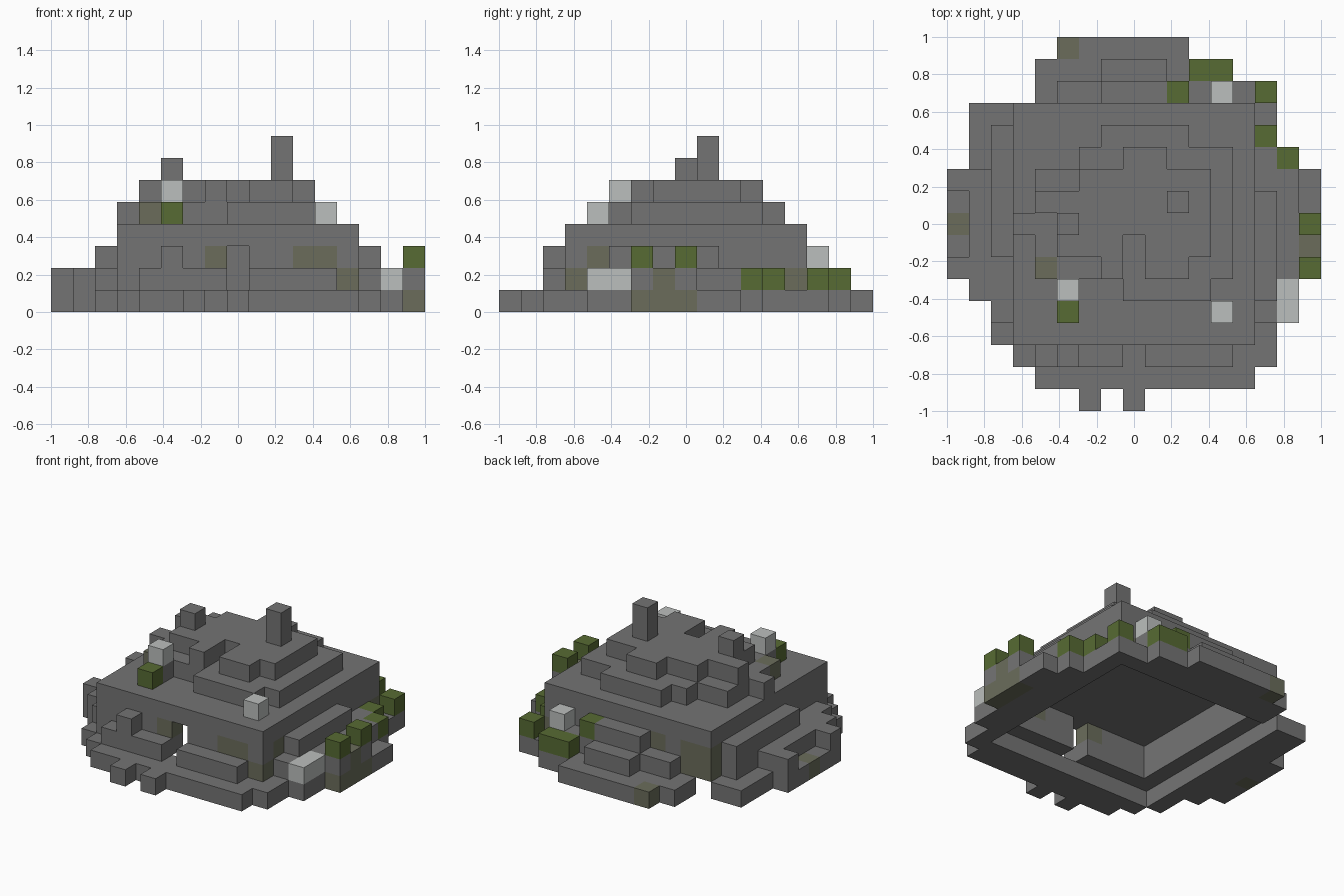
import bpy, bmesh, math
from mathutils import Vector

cube = bpy.data.objects.get("Cube")
if cube:
    bpy.data.objects.remove(cube)

COUNT = 17                 # blocks along the longest side
UNIT = 2 / COUNT

# Materials, keyed by the letter used in the layer plans
COLOURS = {
    "S": ("grey stone", (0.175, 0.175, 0.175)),
    "M": ("mossy stone", (0.145, 0.152, 0.105)),
    "G": ("green leaves", (0.095, 0.145, 0.033)),
    "L": ("pale stone", (0.50, 0.52, 0.51)),
}
KEYS = list(COLOURS)
MATERIALS = []
for name, rgb in COLOURS.values():
    mat = bpy.data.materials.new(name)
    mat.use_nodes = True
    mat.diffuse_color = (*rgb, 1)
    bsdf = mat.node_tree.nodes["Principled BSDF"]
    bsdf.inputs["Base Color"].default_value = (*rgb, 1)
    bsdf.inputs["Roughness"].default_value = 0.9
    MATERIALS.append(mat)

EMPTY = "." * COUNT
SLAB = "...SSSSSSSSSSS..."

# Plans run from the back row to the front row
foundation = [
    ".....MSSSSS......",
    "....SSSSSSSSS....",
    "....SSSSSSSSSSS..",
    ".SS...........S..",
    ".SS...........S..",
    ".SS...........SS.",
    "SSS...........SSS",
    "SSS...........SSS",
    "MSS...........SSM",
    "SSS...........SSM",
    "SSS...........SSM",
    ".SS...........SS.",
    "..S...........SS.",
    "..S...........S..",
    "...SSSSSSSSSSSS..",
    "....SSSSSSSSSS...",
    "......S.S........",
]
lower_wall = [
    EMPTY,
    ".......SSS.GG....",
    ".....SSSSSSSS.G..",
    "...MMSSSSSSSSM...",
    "..SS.........SG..",
    "..SS.........SSG.",
    "SSSS.........SSS.",
    ".SSS.........SSS.",
    ".SSS.........SSSS",
    ".SSS.........SSSM",
    "SSSS.........SSSS",
    ".SSS.........SSL.",
    "..SS.........SSL.",
    "...SSSSS.SSSSM...",
    "....SSSS.SSSS....",
    EMPTY,
    EMPTY,
]
upper_wall = [
    EMPTY,
    EMPTY,
    ".......SSSG.L....",
    "...MMSMSSSSSSS...",
    "..SS.........S...",
    "..SS.........S...",
    "..SS.........S...",
    "..SS.........SS..",
    "..SS.........SS.G",
    "..SS.........SS..",
    "...S.........SS.G",
    "...S.........SS..",
    "...S.........M...",
    "...SSSSM.SSMMS...",
    ".....S...........",
    EMPTY,
    EMPTY,
]
roof_slab = [EMPTY] * 3 + [SLAB] * 11 + [EMPTY] * 3
roof_lower_tier = [EMPTY] * 4 + [
    ".......SSSS......",
    "......SSSSSSS....",
    "....SSSSSSSSS....",
    "....SSSSSSSSS....",
    "...SSSSSSSSSS....",
    "....SSSSSSSSS....",
    "....MSSSSSSSS....",
    ".....S..SSSS.....",
    ".....G......L....",
] + [EMPTY] * 4
roof_upper_tier = [EMPTY] * 5 + [
    "........SS.......",
    "......SSSSSS.....",
    "....SSSSSSSS.....",
    ".....SSSSSSS.....",
    ".....SSS.SSS.....",
    ".......S.SS......",
    ".....L...........",
] + [EMPTY] * 5
chimney = [EMPTY] * 7 + ["..........S......"] + [EMPTY] * 9
roof_post = [EMPTY] * 8 + [".....S..........."] + [EMPTY] * 8

# Each part: name, plan, and the levels it fills
PARTS = [
    ("foundation", foundation, [0]),
    ("lower_wall", lower_wall, [1]),
    ("upper_wall", upper_wall, [2]),
    ("roof_slab", roof_slab, [3]),
    ("roof_lower_tier", roof_lower_tier, [4]),
    ("roof_upper_tier", roof_upper_tier, [5]),
    ("roof_post", roof_post, [6]),
    ("chimney", chimney, [6, 7]),
]


def blocks(plan, levels):
    """Filled blocks of a plan as {(column, row, level): letter}."""
    return {(i, j, k): key
            for k in levels
            for j, row in enumerate(reversed(plan))
            for i, key in enumerate(row) if key != "."}


solid = {}
for _, plan, levels in PARTS:
    solid.update(blocks(plan, levels))

AXES = [Vector((1, 0, 0)), Vector((0, 1, 0)), Vector((0, 0, 1))]
ORIGIN = Vector((-1, -1, 0))


def build(name, cells):
    """Skin the blocks, leaving out faces hidden between neighbours."""
    bm = bmesh.new()
    for cell, key in cells.items():
        centre = Vector(cell) + Vector((0.5, 0.5, 0.5))
        for a in range(3):
            for sign in (-1, 1):
                normal = AXES[a] * sign
                beside = tuple(int(c) for c in Vector(cell) + normal)
                if beside in solid:
                    continue
                u = AXES[(a + 1) % 3] / 2
                v = AXES[(a + 2) % 3] / 2 * sign
                mid = centre + normal / 2
                corners = (mid - u - v, mid + u - v, mid + u + v, mid - u + v)
                face = bm.faces.new([bm.verts.new(ORIGIN + c * UNIT) for c in corners])
                face.material_index = KEYS.index(key)
    bmesh.ops.remove_doubles(bm, verts=bm.verts, dist=UNIT / 100)
    bmesh.ops.dissolve_limit(bm, angle_limit=math.radians(1), verts=bm.verts,
                             edges=bm.edges, delimit={"MATERIAL"})
    mesh = bpy.data.meshes.new(name)
    bm.to_mesh(mesh)
    bm.free()
    for mat in MATERIALS:
        mesh.materials.append(mat)
    bpy.context.collection.objects.link(bpy.data.objects.new(name, mesh))


for name, plan, levels in PARTS:
    build(name, blocks(plan, levels))
